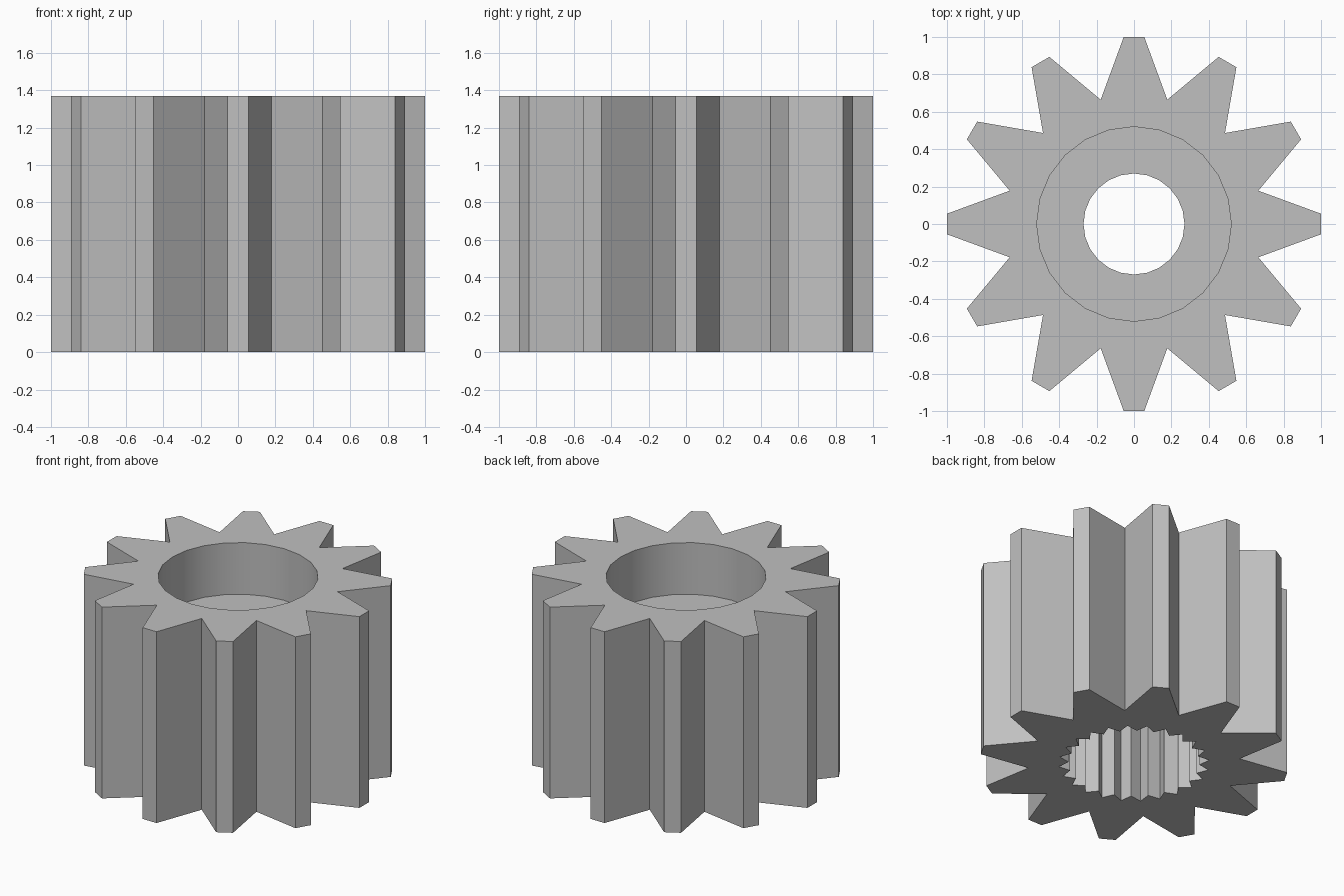
import bpy
import bmesh
from math import cos, sin, radians, hypot, atan2, degrees

cube = bpy.data.objects.get("Cube")
if cube:
    bpy.data.objects.remove(cube, do_unlink=True)

HEIGHT = 1.37
BORE_FLOOR = 1.0       # bottom of the plain upper bore
SOCKET_DEPTH = 0.82    # depth of the splined lower socket
TEETH = 12

# Grey metal
grey = bpy.data.materials.new("grey_metal")
grey.use_nodes = True
colour = (0.53, 0.53, 0.53, 1)
grey.diffuse_color = colour
grey.node_tree.nodes["Principled BSDF"].inputs["Base Color"].default_value = colour

bm = bmesh.new()


def ring(points, z):
    """Vertex loop from (radius, degrees) pairs."""
    return [bm.verts.new((r * cos(radians(a)), r * sin(radians(a)), z)) for r, a in points]


def stitch(a, b):
    """Join two loops whose counts are a whole multiple of each other."""
    n = min(len(a), len(b))
    ka, kb = len(a) // n, len(b) // n
    for i in range(n):
        side_a = [a[(i * ka + j) % len(a)] for j in range(ka + 1)]
        side_b = [b[(i * kb + j) % len(b)] for j in range(kb + 1)]
        bm.faces.new(side_a + side_b[::-1])


def circle(radius, count=24):
    return [(radius, i * 360 / count) for i in range(count)]


# Tooth outline: flat tip with a middle point, then the root
tip_r, tip_a = hypot(1, 0.055), degrees(atan2(0.055, 1))
pitch = 360 / TEETH
tooth = [(1, 0), (tip_r, tip_a), (0.688, pitch / 2), (tip_r, pitch - tip_a)]
outline = [(r, a + k * pitch) for k in range(TEETH) for r, a in tooth]

# Zigzag spline of the lower socket
spline = [(0.425 if i % 2 else 0.49, i * 7.5) for i in range(48)]

# Closed chain of loops: outside, upper bore, through hole, lower socket
loops = [
    ring(outline, 0), ring(outline, HEIGHT),
    ring(circle(0.52), HEIGHT), ring(circle(0.52), BORE_FLOOR),
    ring(circle(0.27), BORE_FLOOR), ring(circle(0.27), SOCKET_DEPTH),
    ring(spline, SOCKET_DEPTH), ring(spline, 0),
]
for i, loop in enumerate(loops):
    stitch(loop, loops[(i + 1) % len(loops)])
bmesh.ops.recalc_face_normals(bm, faces=bm.faces)

mesh = bpy.data.meshes.new("pinion_gear")
bm.to_mesh(mesh)
bm.free()
mesh.materials.append(grey)
gear = bpy.data.objects.new("pinion_gear", mesh)
bpy.context.collection.objects.link(gear)

# Round bores smooth, teeth crisp
bpy.ops.object.select_all(action="DESELECT")
gear.select_set(True)
bpy.context.view_layer.objects.active = gear
bpy.ops.object.shade_smooth_by_angle(angle=radians(25))
